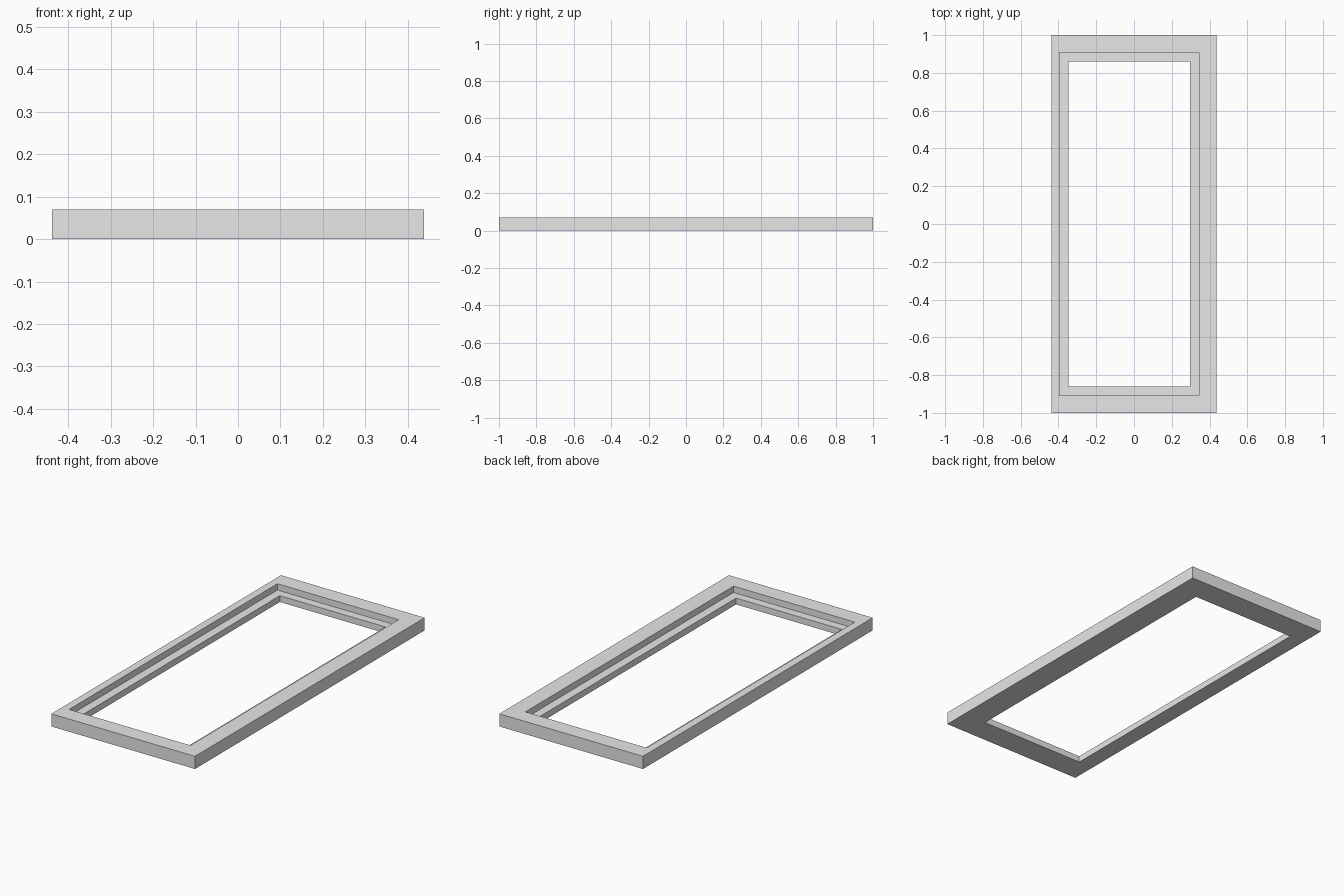
import bpy
import bmesh

# Remove the default cube
cube = bpy.data.objects.get("Cube")
if cube:
    bpy.data.objects.remove(cube, do_unlink=True)

GREY = (0.8, 0.8, 0.8, 1.0)
HEIGHT, LEDGE = 0.07, 0.035

# Rectangles as x min, x max, half length in y
OUTER = (-0.438, 0.438, 1.0)
REBATE = (-0.395, 0.345, 0.907)
OPENING = (-0.347, 0.297, 0.86)

# Single plain material
grey = bpy.data.materials.new("light grey")
grey.use_nodes = True
grey.diffuse_color = GREY
grey.node_tree.nodes["Principled BSDF"].inputs["Base Color"].default_value = GREY


def add_loop(bm, rect, z):
    """Add the four corners of a rectangle at height z."""
    left, right, half = rect
    corners = ((left, -half), (right, -half), (right, half), (left, half))
    return [bm.verts.new((x, y, z)) for x, y in corners]


# Rebated frame: a closed stepped cross-section swept around the opening
bm = bmesh.new()
section = [(OUTER, 0), (OUTER, HEIGHT), (REBATE, HEIGHT),
           (REBATE, LEDGE), (OPENING, LEDGE), (OPENING, 0)]
loops = [add_loop(bm, rect, z) for rect, z in section]
for a, b in zip(loops, loops[1:] + loops[:1]):
    for i in range(4):
        j = (i + 1) % 4
        bm.faces.new((a[i], a[j], b[j], b[i]))
bmesh.ops.recalc_face_normals(bm, faces=bm.faces)

mesh = bpy.data.meshes.new("rebated_frame")
bm.to_mesh(mesh)
bm.free()
mesh.materials.append(grey)
frame = bpy.data.objects.new("rebated_frame", mesh)
bpy.context.collection.objects.link(frame)
